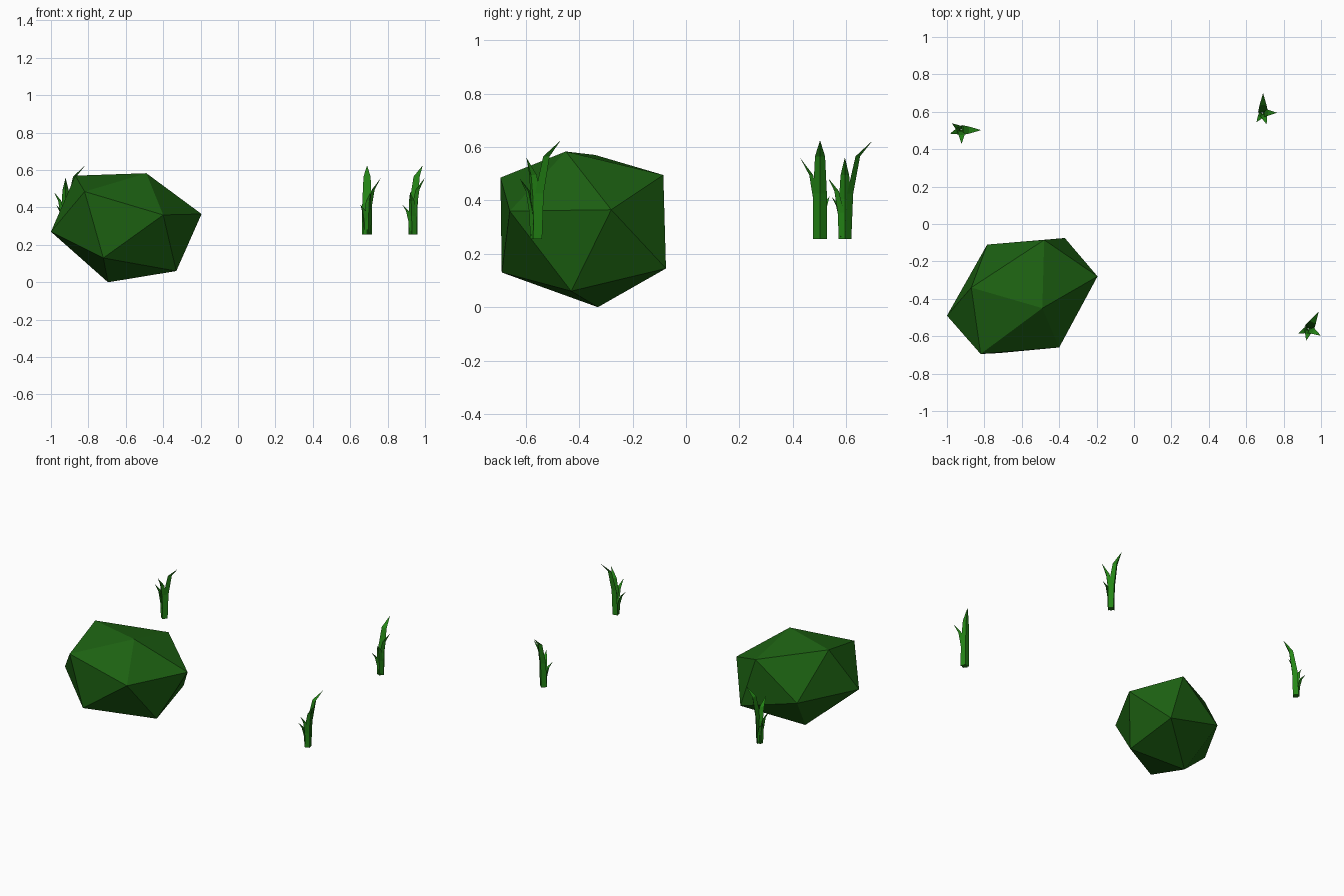
import bpy, bmesh, math
from mathutils import Vector, Matrix

if "Cube" in bpy.data.objects:
    bpy.data.objects.remove(bpy.data.objects["Cube"])


def material(name, rgb):
    m = bpy.data.materials.new(name)
    m.diffuse_color = (*rgb, 1)
    m.use_nodes = True
    m.node_tree.nodes["Principled BSDF"].inputs["Base Color"].default_value = m.diffuse_color
    return m


def finish(bm, name, mat):
    bmesh.ops.recalc_face_normals(bm, faces=bm.faces)
    me = bpy.data.meshes.new(name)
    bm.to_mesh(me)
    bm.free()
    me.materials.append(mat)
    ob = bpy.data.objects.new(name, me)
    bpy.context.collection.objects.link(ob)
    return ob


bush_green = material("bush_green", (0.012, 0.12, 0.006))
grass_green = material("grass_green", (0.018, 0.24, 0.008))

# Bush: a tilted, stretched icosahedron, as the hull of its corners
corners = [
    (-0.82, -0.695, 0.485), (-0.49, -0.45, 0.583), (-0.87, -0.34, 0.57),
    (-0.195, -0.28, 0.365), (-0.40, -0.66, 0.36), (-0.72, -0.69, 0.13),
    (-0.33, -0.43, 0.06), (-0.695, -0.33, 0.0), (-1.0, -0.49, 0.27),
    (-0.48, -0.085, 0.495), (-0.37, -0.075, 0.145), (-0.785, -0.11, 0.26),
]
bm = bmesh.new()
for c in corners:
    bm.verts.new(c)
bmesh.ops.convex_hull(bm, input=bm.verts)
finish(bm, "bush", bush_green)


# Grass blade: triangular section swept outward along a bent path to a point
def add_blade(bm, angle, path, width):
    rot = Matrix.Rotation(math.radians(angle), 4, 'Z')
    tapers = (1.0, 0.95, 0.7)
    rings = []
    for (r, h), t in zip(path[:-1], tapers):
        w, d = width * t / 2, width * t * 0.45
        section = [(r, -w, h), (r + d, 0, h), (r, w, h)]
        rings.append([bm.verts.new(rot @ Vector(p)) for p in section])
    tip = bm.verts.new(rot @ Vector((path[-1][0], 0, path[-1][1])))
    bm.faces.new(rings[0])
    for a, b in zip(rings, rings[1:]):
        for i in range(3):
            j = (i + 1) % 3
            bm.faces.new((a[i], a[j], b[j], b[i]))
    for i in range(3):
        bm.faces.new((rings[-1][i], rings[-1][(i + 1) % 3], tip))


# Blades of a tuft: direction, (outward, height) path, width
blades = [
    (0, [(0.0, 0), (0.008, 0.17), (0.04, 0.31), (0.105, 0.37)], 0.054),
    (-90, [(0.0, 0), (0.006, 0.15), (0.026, 0.24), (0.075, 0.305)], 0.046),
    (-163, [(0.005, 0), (0.01, 0.10), (0.028, 0.18), (0.065, 0.228)], 0.042),
    (145, [(0.005, 0), (0.01, 0.07), (0.028, 0.125), (0.062, 0.16)], 0.038),
]

# Three tufts: the same blades turned and placed
tufts = [(0.69, 0.595, 90), (0.935, -0.56, 60), (-0.922, 0.502, 0)]
for n, (x, y, turn) in enumerate(tufts, 1):
    bm = bmesh.new()
    for angle, path, width in blades:
        add_blade(bm, angle, path, width)
    ob = finish(bm, f"grass_tuft_{n}", grass_green)
    ob.location = (x, y, 0.255)
    ob.rotation_euler.z = math.radians(turn)
